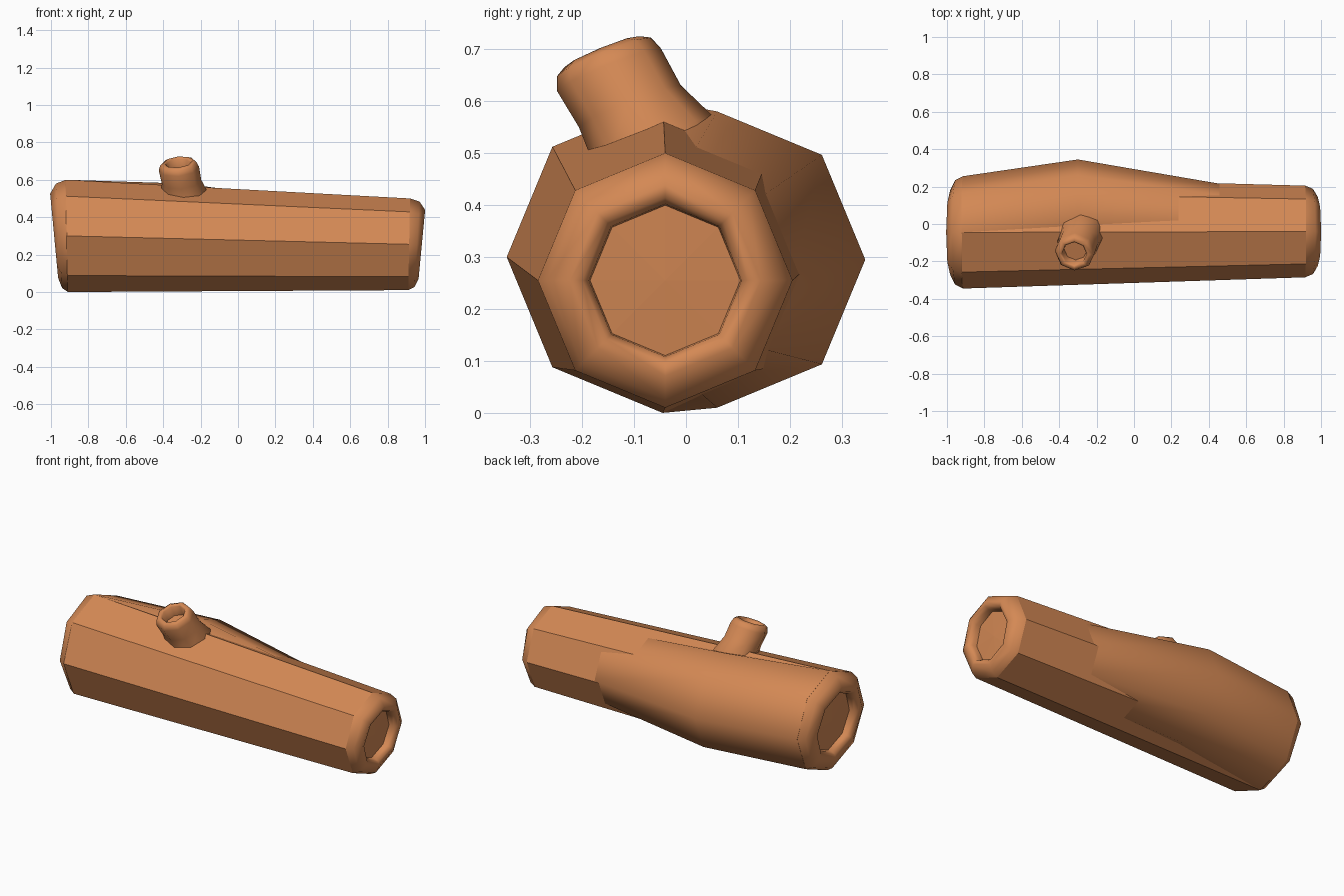
import bpy, bmesh, math
from mathutils import Vector

if "Cube" in bpy.data.objects:
    bpy.data.objects.remove(bpy.data.objects["Cube"])

SIDES = 8
wood = bpy.data.materials.new("warm_brown_wood")
wood.diffuse_color = (0.66, 0.25, 0.09, 1)
wood.use_nodes = True
wood.node_tree.nodes["Principled BSDF"].inputs["Base Color"].default_value = wood.diffuse_color


def loft(name, rings, flat_bands=(), tips=(None, None)):
    """Skin octagonal rings; each ring is (centre, u axis, v axis, radius)."""
    bm = bmesh.new()
    loops = []
    for c, u, v, r in rings:
        loop = []
        for i in range(SIDES):
            a = 2 * math.pi * i / SIDES
            loop.append(bm.verts.new(Vector(c) + (Vector(u) * math.cos(a) + Vector(v) * math.sin(a)) * r))
        loops.append(loop)
    for k in range(len(loops) - 1):
        for i in range(SIDES):
            j = (i + 1) % SIDES
            f = bm.faces.new((loops[k][i], loops[k][j], loops[k + 1][j], loops[k + 1][i]))
            f.smooth = k not in flat_bands
    # close the ends with a fan to a tip, or a plain cap
    for loop, tip in ((loops[0], tips[0]), (loops[-1], tips[1])):
        if tip is None:
            bm.faces.new(loop)
        else:
            t = bm.verts.new(tip)
            for i in range(SIDES):
                bm.faces.new((loop[i], loop[(i + 1) % SIDES], t))
    bmesh.ops.recalc_face_normals(bm, faces=bm.faces)
    # crisp edges around flat faces
    for e in bm.edges:
        if any(not f.smooth for f in e.link_faces):
            e.smooth = False
    me = bpy.data.meshes.new(name)
    bm.to_mesh(me)
    bm.free()
    me.materials.append(wood)
    ob = bpy.data.objects.new(name, me)
    bpy.context.collection.objects.link(ob)
    return ob


def upright(x, y, z, r, tilt=0.0):
    """Ring across the log, leaning outward at the top by tilt."""
    return ((x, y, z), (tilt, 0, 1), (0, 1, 0), r)


# log trunk: end profile (x, tilt, radius factor) from side wall to recess
END = [(0.915, 0.02, 1.0), (0.957, 0.06, 0.93), (0.983, 0.095, 0.75),
       (0.977, 0.095, 0.65), (0.955, 0.095, 0.60), (0.93, 0.095, 0.59)]
left = [upright(-x, -0.045, 0.30, 0.30 * f, -t) for x, t, f in reversed(END)]
right = [upright(x, -0.04, 0.255, 0.245 * f, t) for x, t, f in END]
loft("log_trunk", left + right, flat_bands=(len(END) - 1,),
     tips=((-0.935, -0.045, 0.30), (0.935, -0.04, 0.255)))

# smooth swelling on the back of the log
loft("log_bulge", [upright(-0.917, -0.045, 0.30, 0.30, -0.02),
                   upright(-0.30, 0.06, 0.295, 0.285),
                   upright(0.50, 0.0, 0.27, 0.208)])

# hollow branch stub leaning to the front
axis = Vector((-0.10, -0.38, 0.92)).normalized()
u = Vector((1, 0, 0))
u = (u - axis * u.dot(axis)).normalized()
v = axis.cross(u)
STUB = [((-0.28, -0.045, 0.44), 0.13), ((-0.285, -0.06, 0.52), 0.125),
        ((-0.302, -0.108, 0.59), 0.106), ((-0.316, -0.148, 0.66), 0.108),
        ((-0.319, -0.158, 0.685), 0.098), ((-0.320, -0.162, 0.695), 0.078),
        ((-0.319, -0.158, 0.686), 0.066), ((-0.312, -0.135, 0.63), 0.062)]
loft("branch_stub", [(c, u, v, r) for c, r in STUB])
